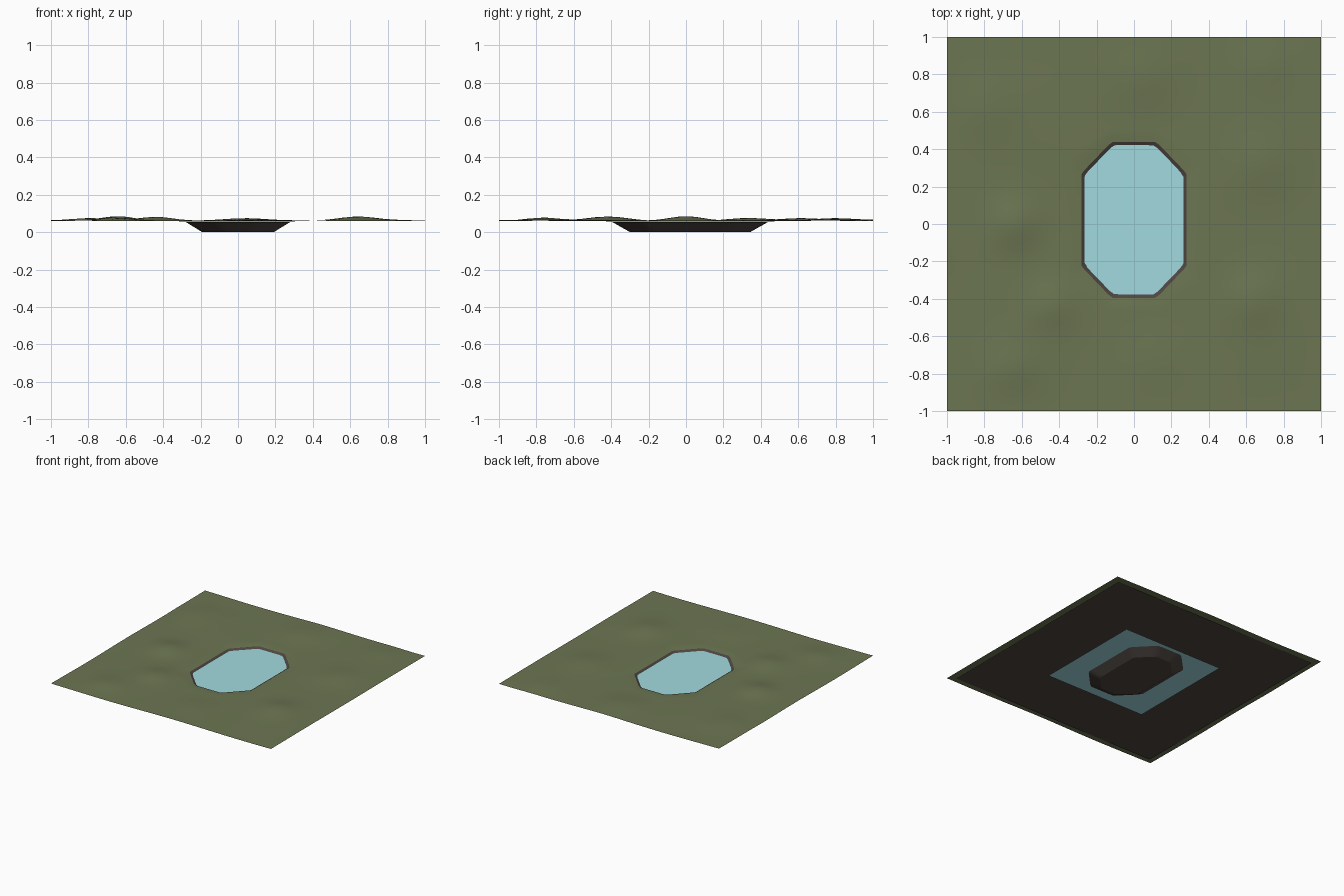
import bpy, bmesh
from math import sin, cos, pi, exp, hypot

if "Cube" in bpy.data.objects:
    bpy.data.objects.remove(bpy.data.objects["Cube"])

N = 96          # points around each ring
CY = 0.022      # pond centre in y


def octagon(a, hx, hy, tx, ty):
    """Point in direction a on an octagon: half sizes hx, hy; top half-width tx, side half-height ty."""
    c, s = abs(cos(a)), abs(sin(a))
    nx, ny = hy - ty, hx - tx
    r = 1 / max(c / hx, s / hy, (c * nx + s * ny) / (hx * nx + ty * ny))
    return r * cos(a), CY + r * sin(a)


def rim(a):
    return octagon(a, 0.28, 0.417, 0.12, 0.25)


def bed(a):
    return octagon(a, 0.19, 0.32, 0.07, 0.20)


def square(a, h):
    r = h / max(abs(cos(a)), abs(sin(a)))
    return r * cos(a), r * sin(a)


def mix(p, q, t):
    return p[0] + (q[0] - p[0]) * t, p[1] + (q[1] - p[1]) * t


def ring_sheet(name, rings, color, cap=False):
    """Bridge a list of rings (inner to outer) into a smooth sheet."""
    bm = bmesh.new()
    rows = [[bm.verts.new(p) for p in ring] for ring in rings]
    for lo, hi in zip(rows, rows[1:]):
        for i in range(N):
            j = (i + 1) % N
            bm.faces.new((lo[i], hi[i], hi[j], lo[j]))
    if cap:
        bm.faces.new(rows[0])
    me = bpy.data.meshes.new(name)
    bm.to_mesh(me)
    bm.free()
    ob = bpy.data.objects.new(name, me)
    bpy.context.collection.objects.link(ob)
    paint(ob, color)
    bpy.ops.object.select_all(action='DESELECT')
    ob.select_set(True)
    bpy.context.view_layer.objects.active = ob
    bpy.ops.object.shade_smooth_by_angle(angle=pi / 9)
    return ob


def paint(ob, color):
    mat = bpy.data.materials.new(ob.name)
    mat.diffuse_color = (*color, 1)
    mat.use_nodes = True
    mat.node_tree.nodes["Principled BSDF"].inputs["Base Color"].default_value = mat.diffuse_color
    ob.data.materials.append(mat)


# Gentle hills: x, y, height, radius
HILLS = [(-0.64, 0.0, 0.026, 0.13), (0.64, -0.41, 0.02, 0.14), (-0.66, -0.77, 0.016, 0.13),
         (-0.44, -0.44, 0.018, 0.12), (0.04, 0.78, 0.013, 0.16), (0.68, 0.32, 0.013, 0.15),
         (-0.80, 0.62, 0.013, 0.16), (0.70, 0.85, 0.011, 0.14), (0.10, -0.72, 0.008, 0.16)]


def ground(x, y):
    z = 0.062 + 0.003 * sin(5 * x + 1) * cos(6 * y)
    return z + sum(h * exp(-(hypot(x - u, y - v) / r) ** 2) for u, v, h, r in HILLS)


angles = [2 * pi * i / N for i in range(N)]

# Grass: bumpy sheet that rolls down to the pond edge
steps = 26
grass = []
for k in range(steps + 1):
    t = k / steps
    drop = min(1, t / 0.08)
    ring = []
    for a in angles:
        x, y = mix(rim(a), square(a, 1.0), t)
        ring.append((x, y, 0.0562 + (ground(x, y) - 0.0562) * drop))
    grass.append(ring)
ring_sheet("grass", grass, (0.15, 0.18, 0.085))

# Soil: flat sheet under the grass with the sunken pond basin
soil = [[(*mix(bed(a), rim(a), t), 0.055 * t) for a in angles] for t in (0, 0.5, 1)]
soil.append([(*square(a, 0.95), 0.055) for a in angles])
ring_sheet("soil_basin", soil, (0.075, 0.06, 0.053), cap=True)

# Water: square plane cutting across the basin
bpy.ops.mesh.primitive_plane_add(size=0.916, location=(0, 0, 0.045))
water = bpy.context.object
water.name = "water"
paint(water, (0.36, 0.70, 0.74))
